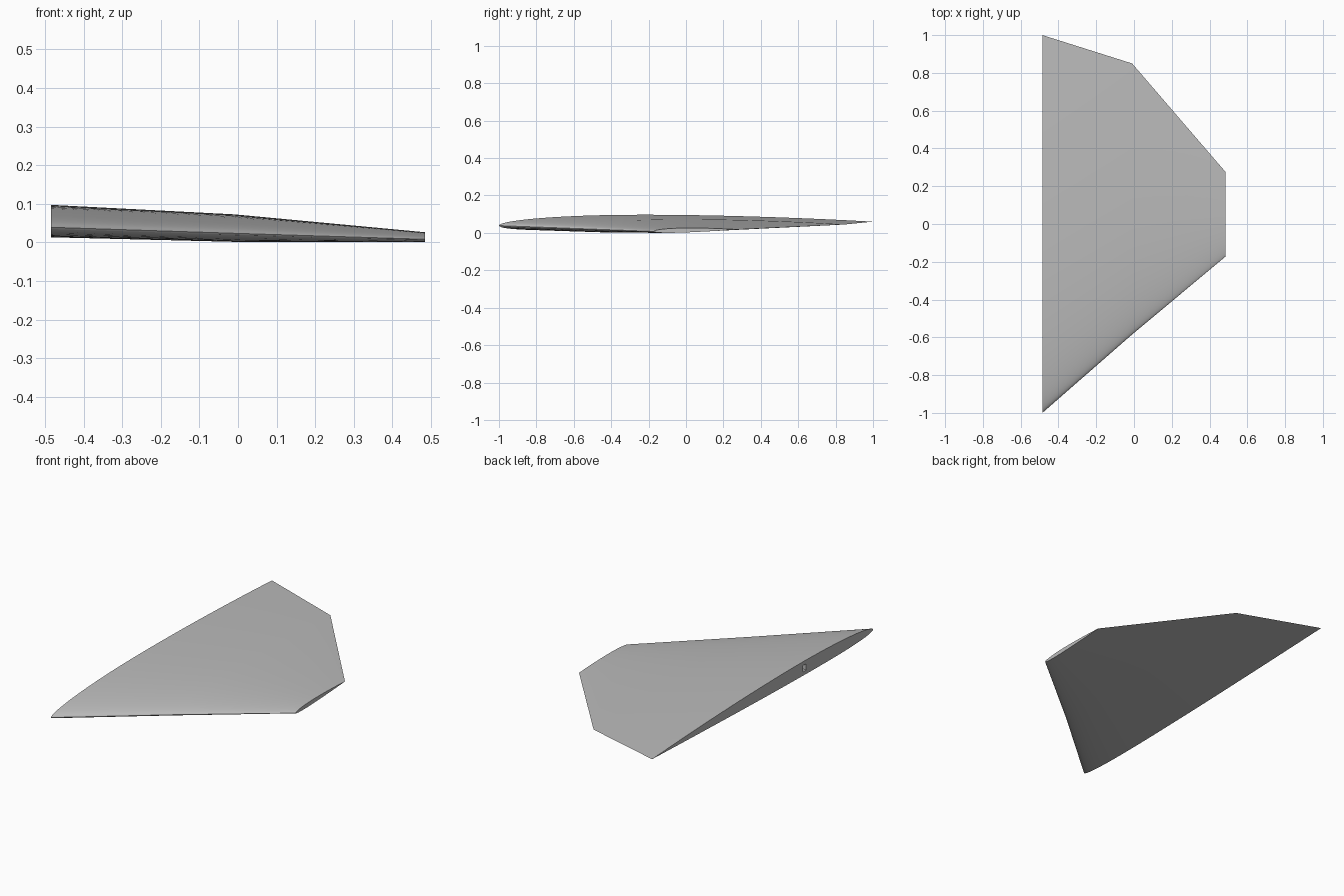
import bpy, bmesh, math

cube = bpy.data.objects.get("Cube")
if cube:
    bpy.data.objects.remove(cube, do_unlink=True)

# Single flat colour
grey = bpy.data.materials.new("light_grey")
colour = (0.5, 0.5, 0.5, 1)
grey.use_nodes = True
grey.diffuse_color = colour
grey.node_tree.nodes["Principled BSDF"].inputs["Base Color"].default_value = colour

# Span stations: x, leading y, trailing y, leading z, trailing z, thickness ratio
STATIONS = [
    (-0.485, -1.0, 1.0, 0.039, 0.06, 0.040),
    (-0.01, -0.585, 0.85, 0.0235, 0.045, 0.047),
    (0.485, -0.172, 0.275, 0.008, 0.018, 0.054),
]
STEPS = 40
CAMBER, PEAK = 0.0055, 0.4


def airfoil(u):
    """Camber height and half thickness (unit ratio) at chord fraction u."""
    half = 5 * (0.2969 * math.sqrt(u) - 0.126 * u - 0.3516 * u**2
                + 0.2843 * u**3 - 0.1036 * u**4)
    if u < PEAK:
        bend = CAMBER * (2 * PEAK * u - u * u) / PEAK**2
    else:
        bend = CAMBER * (1 - 2 * PEAK + 2 * PEAK * u - u * u) / (1 - PEAK)**2
    return bend, half


def section(bm, x, y0, y1, z0, z1, thick):
    """Closed ring: over the top to the trailing edge, back underneath."""
    chord = y1 - y0
    ring = []
    for i in range(2 * STEPS):
        u = (1 - math.cos(math.pi * i / STEPS)) / 2
        bend, half = airfoil(u)
        side = 1 if i <= STEPS else -1
        z = z0 + (z1 - z0) * u + chord * (bend + side * thick * half)
        ring.append(bm.verts.new((x, y0 + chord * u, z)))
    return ring


# Wing skin lofted through the stations, closed at root and tip
bm = bmesh.new()
rings = [section(bm, *s) for s in STATIONS]
for a, b in zip(rings, rings[1:]):
    for i in range(len(a)):
        j = (i + 1) % len(a)
        bm.faces.new((a[i], a[j], b[j], b[i]))
bm.faces.new(rings[0])
bm.faces.new(rings[-1])
bmesh.ops.recalc_face_normals(bm, faces=bm.faces)
mesh = bpy.data.meshes.new("wing_panel")
bm.to_mesh(mesh)
bm.free()
wing = bpy.data.objects.new("wing_panel", mesh)
bpy.context.collection.objects.link(wing)
mesh.materials.append(grey)

# Spar slot in the root face
bpy.ops.mesh.primitive_cube_add(size=1, location=(-0.485, -0.38, 0.056))
slot = bpy.context.object
slot.name = "spar_slot_cutter"
slot.scale = (0.1, 0.03, 0.036)
slot.data.materials.append(grey)
slot.hide_render = True
slot.hide_set(True)
cut = wing.modifiers.new("spar_slot", 'BOOLEAN')
cut.operation = 'DIFFERENCE'
cut.solver = 'EXACT'
cut.object = slot

# Smooth skin with sharp root, tip and trailing edges
bpy.ops.object.select_all(action='DESELECT')
bpy.context.view_layer.objects.active = wing
wing.select_set(True)
bpy.ops.object.modifier_apply(modifier=cut.name)
bpy.data.objects.remove(slot, do_unlink=True)
bpy.ops.object.shade_smooth_by_angle(angle=math.radians(30))
